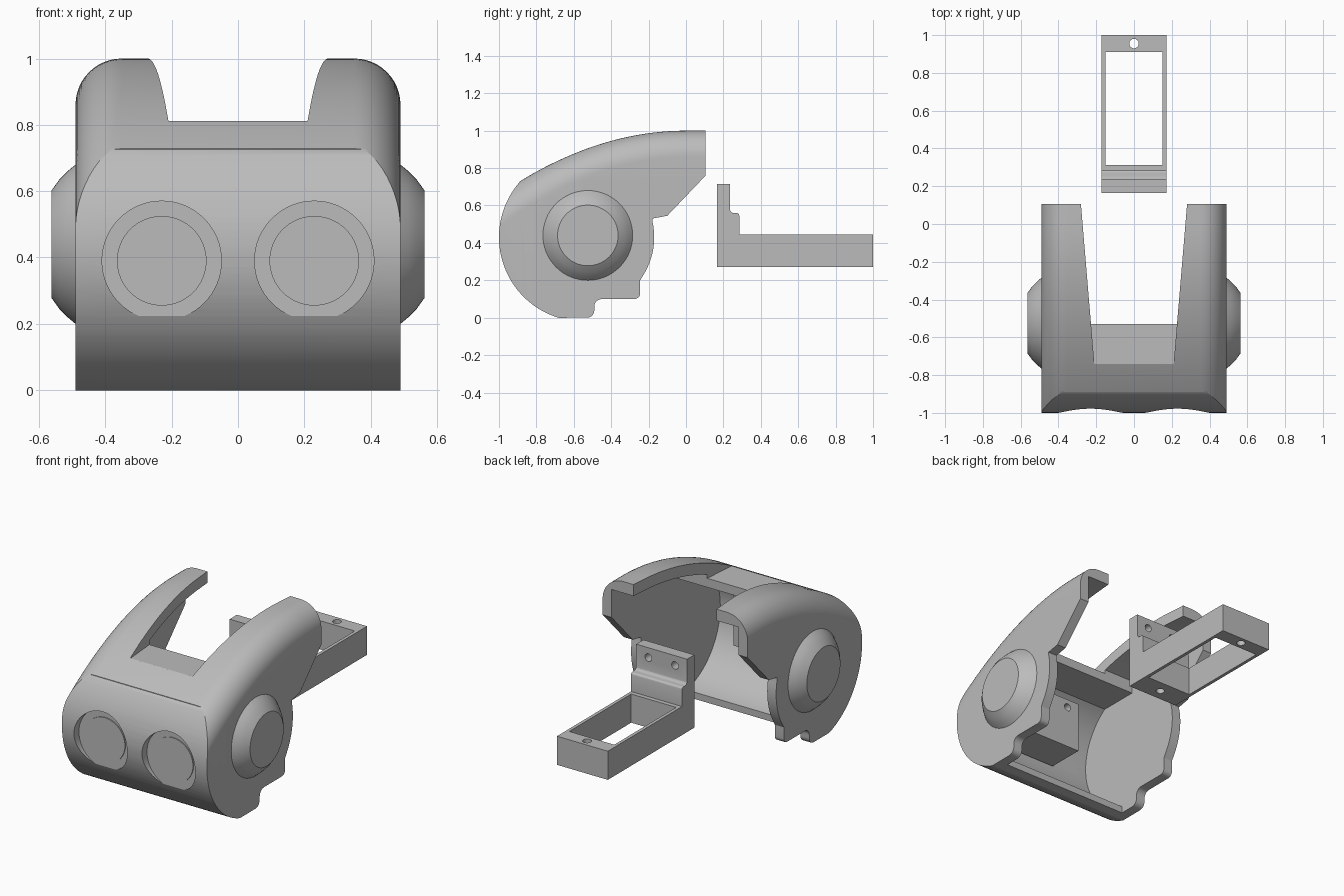
import bpy, bmesh
from math import sin, cos, radians, sqrt, pi

if "Cube" in bpy.data.objects:
    bpy.data.objects.remove(bpy.data.objects["Cube"], do_unlink=True)

grey = bpy.data.materials.new("plain grey")
grey.use_nodes = True
grey.diffuse_color = (0.5, 0.5, 0.5, 1)
grey.node_tree.nodes["Principled BSDF"].inputs["Base Color"].default_value = (0.5, 0.5, 0.5, 1)


def finish(name, bm):
    bmesh.ops.recalc_face_normals(bm, faces=bm.faces)
    mesh = bpy.data.meshes.new(name)
    bm.to_mesh(mesh)
    bm.free()
    mesh.materials.append(grey)
    ob = bpy.data.objects.new(name, mesh)
    bpy.context.collection.objects.link(ob)
    return ob


def place(axis, t, p):
    """Point p of a flat profile, at distance t along the axis."""
    return {"x": (t, *p), "y": (p[0], t, p[1]), "z": (*p, t)}[axis]


def loft(name, axis, rings):
    """Closed solid through (distance, outline) rings."""
    bm = bmesh.new()
    loops = [[bm.verts.new(place(axis, t, p)) for p in pts] for t, pts in rings]
    for a, b in zip(loops, loops[1:]):
        for i in range(len(a)):
            bm.faces.new((a[i - 1], a[i], b[i], b[i - 1]))
    bm.faces.new(loops[0])
    bm.faces.new(loops[-1])
    return finish(name, bm)


def prism(name, axis, pts, lo, hi):
    return loft(name, axis, [(lo, pts), (hi, pts)])


def arc(cy, cz, r, start, end, n=24):
    angles = [radians(start + (end - start) * i / n) for i in range(n + 1)]
    return [(cy + r * cos(a), cz + r * sin(a)) for a in angles]


def rod(name, axis, centre, r, lo, hi, n=48):
    return prism(name, axis, arc(*centre, r, 0, 360 - 360 / n, n - 1), lo, hi)


def box(name, x, y, z):
    return prism(name, "z", [(x[0], y[0]), (x[1], y[0]), (x[1], y[1]), (x[0], y[1])], *z)


def combine(ob, tools, operation="DIFFERENCE"):
    """Apply boolean tools, then drop them."""
    for tool in tools:
        tool.hide_render = True
        mod = ob.modifiers.new("cut", "BOOLEAN")
        mod.operation, mod.object, mod.solver = operation, tool, "EXACT"
    graph = bpy.context.evaluated_depsgraph_get()
    mesh = bpy.data.meshes.new_from_object(ob.evaluated_get(graph))
    ob.modifiers.clear()
    ob.data = mesh
    for tool in tools:
        bpy.data.objects.remove(tool, do_unlink=True)


def top(y):
    return 1 - 0.343 * min(y, 0) ** 2


# Shell: side outline, trimmed by a rounded crown
CY, CZ, HALF, ROUND = -0.55, 0.43, 0.49, 0.14
outline = arc(CY, CZ, 0.45, 253, 139, 40)
outline += [(-0.8896, 1.2), (0.105, 1.2), (0.105, 0.76), (-0.1, 0.545), (-0.18, 0.53)]
outline += arc(CY, CZ, 0.38, 13, -32, 12)
outline += [(-0.245, 0.2)] + arc(-0.275, 0.13, 0.03, 0, -90, 5)
outline += arc(-0.45, 0.06, 0.04, 90, 180, 5) + arc(-0.53, 0.04, 0.04, 0, -90, 5)
shell = prism("shell", "x", outline, -HALF, HALF)

rings = []
for i in range(41):
    y = -1.15 + 1.35 * i / 40
    stretch = sqrt(1 + (0.686 * min(y, 0)) ** 2)
    section = [(HALF, -0.3)]
    for side in (1, -1):
        corner = []
        for k in range(13):
            a = pi / 2 * k / 12
            corner.append((side * (HALF - ROUND + ROUND * cos(a)),
                           top(y) - ROUND * (1 - sin(a)) * stretch))
        section += corner[::side]
    rings.append((y, section + [(-HALF, -0.3)]))
combine(shell, [loft("crown", "y", rings)], "INTERSECT")

# Hollow inside, slot between the arms, eye recesses
cavity = arc(CY, CZ, 0.395, 260, 124.6, 40) + [(-0.53, 0.755)]
cavity += [(y, top(y) - 0.07) for y in [-0.53 + 0.73 * i / 16 for i in range(17)]]
cavity += [(0.2, -0.2), (-0.62, -0.2)]
tools = [prism("cavity", "x", cavity, -0.43, 0.43)]
tools.append(prism("slot", "z", [(-0.21, -0.74), (0.21, -0.74), (0.289, 0.2), (-0.289, 0.2)], 0.81, 1.3))
for x in (-0.23, 0.23):
    tools.append(rod("recess", "y", (x, 0.39), 0.18, -1.2, -0.95, 64))
combine(shell, tools)

# Eye discs and domed side caps
parts = [shell]
for side, label in ((1, "left"), (-1, "right")):
    parts.append(rod(label + "_eye_disc", "y", (side * 0.23, 0.39), 0.135, -0.956, -0.94, 64))
    cap = [(side * x, arc(-0.525, 0.44, r, 0, 354.375, 63))
           for x, r in ((0.46, 0.24), (0.49, 0.24), (0.513, 0.221), (0.538, 0.196), (0.5625, 0.162))]
    parts.append(loft(label + "_side_cap", "x", cap))

# Inner mounting block
block = box("mounting_block", (-0.17, 0.17), (-0.93, -0.7), (0.35, 0.66))
combine(block, [rod("hole", "y", (x, 0.61), 0.023, -0.8, -0.6, 24) for x in (-0.09, 0.09)])
parts.append(block)

# Separate bracket with window and screw holes
side = [(0.165, 0.27), (1, 0.27), (1, 0.445), (0.285, 0.445), (0.285, 0.545)]
side += arc(0.27, 0.545, 0.015, 30, 90, 4) + arc(0.255, 0.58, 0.02, 270, 180, 4)
side += [(0.235, 0.715), (0.165, 0.715)]
bracket = prism("bracket", "x", side, -0.172, 0.172)
tools = [box("window", (-0.152, 0.152), (0.312, 0.91), (0.1, 0.6)),
         rod("rear_hole", "z", (0, 0.955), 0.025, 0.1, 0.6, 32),
         rod("front_hole", "z", (0, 0.235), 0.025, 0.1, 0.4, 32)]
tools += [rod("plate_hole", "y", (x, 0.655), 0.023, 0.1, 0.3, 32) for x in (-0.09, 0.09)]
combine(bracket, tools)
parts.append(bracket)

# Smooth curved faces, keep edges sharp
bpy.ops.object.select_all(action="DESELECT")
for ob in parts:
    ob.select_set(True)
bpy.context.view_layer.objects.active = shell
bpy.ops.object.shade_smooth_by_angle(angle=radians(22))
